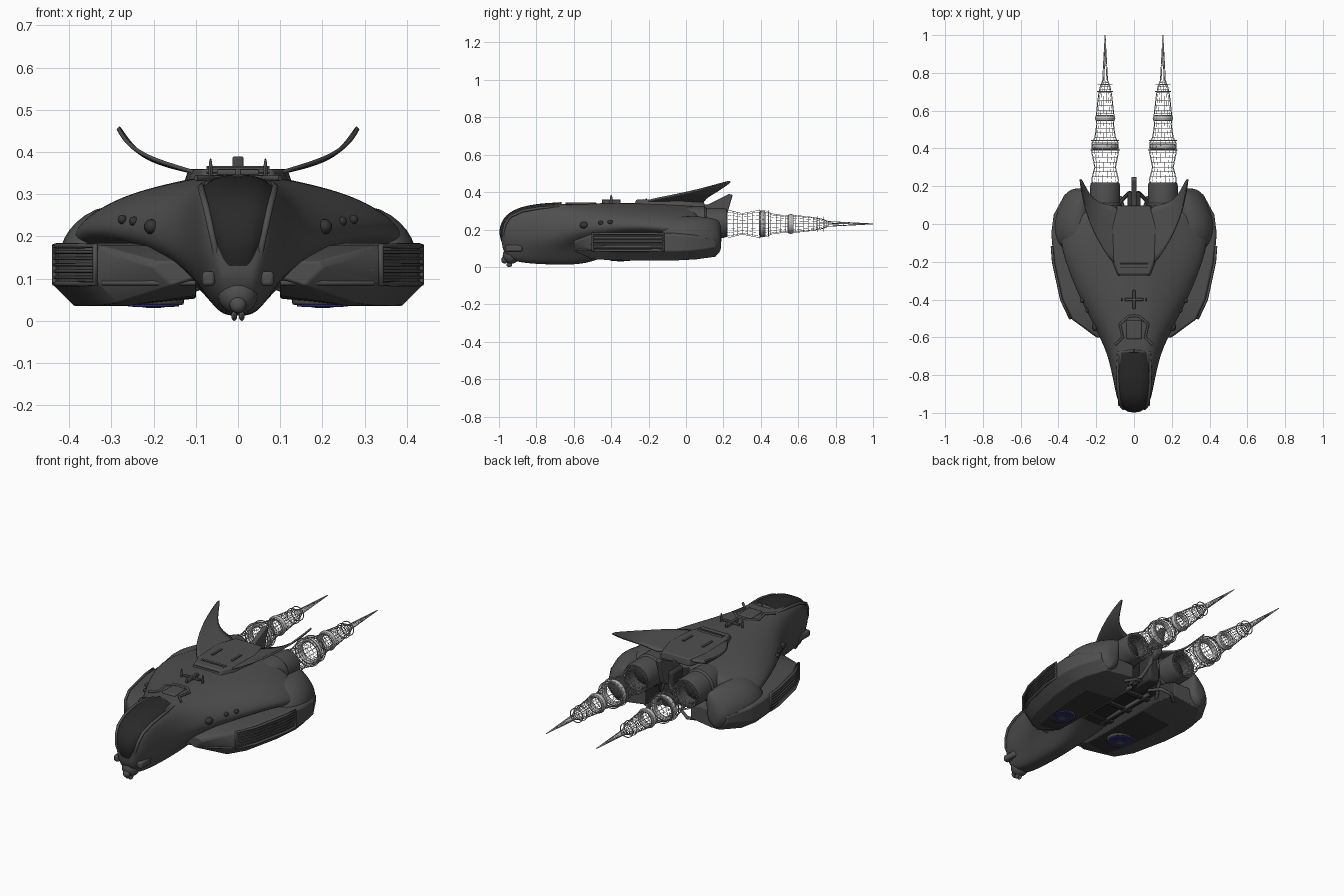
import bpy, bmesh, math
from mathutils import Matrix

if "Cube" in bpy.data.objects:
    bpy.data.objects.remove(bpy.data.objects["Cube"])


def material(name, r, g, b):
    m = bpy.data.materials.new(name)
    m.use_nodes = True
    m.diffuse_color = (r, g, b, 1)
    m.node_tree.nodes["Principled BSDF"].inputs["Base Color"].default_value = (r, g, b, 1)
    return m


HULL = material("hull grey", .078, .078, .078)
GLASS = material("canopy black", .022, .022, .022)
TRIM = material("dark trim", .035, .035, .035)
LIGHT = material("pale exhaust", .5, .5, .5)
BLUE = material("lift blue", .03, .03, .5)
creased = []


def finish(name, bm, mats, mirror=False, levels=0, bevel=0):
    """Turn a bmesh into an object with the usual modifiers."""
    bmesh.ops.recalc_face_normals(bm, faces=bm.faces)
    for f in bm.faces:
        f.smooth = levels > 0
    me = bpy.data.meshes.new(name)
    bm.to_mesh(me)
    bm.free()
    for m in mats:
        me.materials.append(m)
    ob = bpy.data.objects.new(name, me)
    bpy.context.scene.collection.objects.link(ob)
    if mirror:
        ob.modifiers.new("mirror", "MIRROR").use_clip = False
    if levels:
        mod = ob.modifiers.new("smooth", "SUBSURF")
        mod.levels = mod.render_levels = levels
    else:
        creased.append(ob)
    if bevel:
        mod = ob.modifiers.new("bevel", "BEVEL")
        mod.width, mod.segments = bevel, 2
    return ob


def skin(name, rings, mats, rule=None, closed=True, caps=True, **kw):
    """Join rings of points; rule(station, strip) picks the material."""
    bm = bmesh.new()
    rows = [[bm.verts.new(p) for p in r] for r in rings]
    n = len(rows[0])
    for i in range(len(rows) - 1):
        for j in range(n if closed else n - 1):
            k = (j + 1) % n
            f = bm.faces.new((rows[i][j], rows[i][k], rows[i + 1][k], rows[i + 1][j]))
            f.material_index = rule(i, j) if rule else 0
    if caps:
        bm.faces.new(rows[0]).material_index = rule(-1, 0) if rule else 0
        bm.faces.new(rows[-1]).material_index = rule(len(rows), 0) if rule else 0
    return finish(name, bm, mats, **kw)


def lathe_y(name, x, z, profile, mat, sides=32, **kw):
    rings = []
    for y, r in profile:
        turn = [2 * math.pi * k / sides for k in range(sides)]
        rings.append([(x + r * math.cos(a), y, z + r * math.sin(a)) for a in turn])
    return skin(name, rings, [mat], **kw)


def box(name, centre, size, mat, tilt=0, **kw):
    bm = bmesh.new()
    place = Matrix.Translation(centre) @ Matrix.Rotation(tilt, 4, "X")
    bmesh.ops.create_cube(bm, size=1, matrix=place @ Matrix.Diagonal((*size, 1)))
    return finish(name, bm, [mat], **kw)


def ball(name, centre, size, mat, **kw):
    bm = bmesh.new()
    place = Matrix.Translation(centre) @ Matrix.Diagonal((*size, 1))
    bmesh.ops.create_uvsphere(bm, u_segments=16, v_segments=10, radius=1, matrix=place)
    return finish(name, bm, [mat], **kw)


def disc(name, centre, radius, depth, mat, **kw):
    bm = bmesh.new()
    bmesh.ops.create_cone(bm, cap_ends=True, segments=32, radius1=radius, radius2=radius,
                          depth=depth, matrix=Matrix.Translation(centre))
    return finish(name, bm, [mat], **kw)


def tube(name, pts, radius, mat, closed=False):
    for side, s in (("left", 1), ("right", -1)):
        cu = bpy.data.curves.new(name, "CURVE")
        cu.dimensions, cu.bevel_depth, cu.bevel_resolution = "3D", radius, 2
        cu.use_fill_caps = True
        sp = cu.splines.new("POLY")
        sp.points.add(len(pts) - 1)
        for p, (x, y, z) in zip(sp.points, pts):
            p.co = (s * x, y, z, 1)
        sp.use_cyclic_u = closed
        cu.materials.append(mat)
        ob = bpy.data.objects.new(side + "_" + name, cu)
        bpy.context.scene.collection.objects.link(ob)


# Main body: y, top, shoulder width, side width, side height, keel width, keel height
stations = [
    (-.985, .2, .03, .045, .165, .03, .12), (-.975, .245, .052, .065, .165, .04, .08),
    (-.94, .287, .074, .088, .16, .045, .035), (-.85, .322, .088, .108, .145, .045, .018),
    (-.7, .337, .092, .145, .16, .045, .012), (-.6, .337, .1, .2, .17, .05, .012),
    (-.5, .34, .11, .26, .19, .06, .025), (-.35, .342, .13, .345, .2, .1, .09),
    (-.2, .342, .15, .41, .2, .12, .1), (-.08, .338, .155, .445, .18, .12, .1),
    (.02, .333, .155, .435, .15, .12, .1), (.09, .322, .15, .395, .13, .12, .1)]


def body_ring(y, zt, ws, wm, zm, wb, zb):
    tuck = .5 if y < -.65 else .35
    half = [(0, zt), (ws * .6, zt), (ws, zt - .012), ((ws + wm) * .535, zm + .66 * (zt - zm)),
            (wm, zm), (wb + (wm - wb) * tuck, zm + (zb - zm) * tuck), (wb, zb), (0, zb)]
    whole = half + [(-x, z) for x, z in half[-2:0:-1]]
    return [(x, y, z) for x, z in whole]


skin("main_body", [body_ring(*s) for s in stations], [HULL, GLASS],
     lambda i, j: int((i > 6 and j in (5, 6, 7, 8)) or i > 11), levels=3)

# Canopy: y, height, half width, tilt of the glass; edges curl inwards
glass = [(-.985, .13, .048, -.1), (-1.002, .18, .056, 0), (-.99, .237, .067, .3),
         (-.955, .288, .076, .8), (-.88, .323, .084, 1.25), (-.78, .34, .088, 1.5),
         (-.68, .345, .082, 1.57)]


def glass_point(y, z, w, a, u):
    inset = .024 * u ** 4
    return (w * u, y + inset * math.cos(a), z - inset * math.sin(a))


skin("canopy", [[glass_point(*g, u / 3) for u in range(-3, 4)] for g in glass], [GLASS],
     closed=False, caps=False, levels=2)
tube("canopy_frame", [glass_point(*g, 1) for g in glass] + [(0, -.672, .341)], .008, HULL)


# Side pods and rear haunches share a chamfered section: y, inner, outer, bottom, top
def pod_ring(y, xi, xo, z0, z1, ct):
    c = min(.05, (xo - xi) * .4)
    return [(xi, y, z1), (xo - ct, y, z1), (xo, y, z1 - ct), (xo, y, z0 + c),
            (xo - c, y, z0), (xi + (xo - xi) * .55, y, z0), (xi, y, z0 + .018)]


pods = [(-.6, .1, .2, .085, .14), (-.5, .1, .335, .042, .178), (-.4, .1, .382, .036, .185),
        (-.2, .1, .425, .035, .185), (-.05, .1, .438, .035, .18), (.05, .1, .425, .04, .17),
        (.16, .14, .365, .055, .15)]
skin("side_pod", [pod_ring(*p, .012) for p in pods], [HULL, TRIM],
     lambda i, j: int(j == 6 or (j == 5 and 0 < i < 4)), mirror=True, bevel=.006)
haunches = [(-.15, .22, .4, .09, .26), (-.02, .22, .438, .05, .28), (.1, .23, .4, .045, .275),
            (.17, .24, .36, .06, .26), (.19, .26, .32, .09, .235)]
skin("rear_haunch", [pod_ring(*h, .08) for h in haunches], [HULL], mirror=True, levels=2)

# Louvred intake panel following the pod's outer edge
edge = [(p[2] + .003, p[0]) for p in pods[1:4]] + [(.434, -.12)]
for z in (.103, .118, .133, .148, .163):
    tube("intake_louvre", [(x, y, z) for x, y in edge], .004, HULL)
frame = [(x, y, .178) for x, y in edge] + [(x, y, .088) for x, y in reversed(edge)]
tube("intake_frame", frame, .007, HULL, closed=True)
# Slats in the gap between body and pod
for z in (.09, .12):
    tube("front_slat", [(.1, -.59, z), (.2, -.58, z), (.32, -.505, z)], .006, HULL)

# Nose sensors and cheek guns
ball("chin_sensor_housing", (0, -.935, .062), (.047, .045, .046), HULL)
ball("chin_sensor", (0, -.97, .038), (.02, .018, .02), HULL)
ball("chin_feeler", (.009, -.945, .012), (.007, .016, .012), HULL, mirror=True)
box("cheek_gun", (.07, -.92, .1), (.03, .09, .035), HULL, mirror=True, bevel=.008)
for x, y, z, r in ((.205, -.545, .223, .018), (.247, -.455, .236, .011), (.274, -.405, .24, .011)):
    ball("shoulder_port", (x, y, z), (r, r * 1.3, r), TRIM, mirror=True)

# Dorsal deck, vents and aerials
collar = [(x, y, .338) for x, y in ((.1, -.64), (.06, -.6), (.075, -.53), (.03, -.49), (0, -.485))]
tube("canopy_collar", collar, .007, HULL)
box("collar_block", (0, -.56, .335), (.08, .1, .02), HULL, bevel=.006)
outline = [(.09, -.28), (.12, -.2), (.13, -.02), (.09, .1)]
outline += [(-x, y) for x, y in reversed(outline)]
skin("dorsal_deck", [[(x, y, .32) for x, y in outline],
                     [(x * .9, y * .95, .36) for x, y in outline]], [HULL], bevel=.006)
for k in range(4):
    box("deck_vent", (0, -.265 + k * .018, .348 + k * .004), (.15, .008, .012), HULL, tilt=.5)
box("deck_slot", (.06, -.1, .361), (.012, .08, .008), HULL, mirror=True)
box("aerial_bar", (0, -.4, .352), (.1, .014, .012), HULL, bevel=.003)
box("aerial_stem", (0, -.4, .35), (.014, .1, .02), HULL, bevel=.003)
ball("aerial_spike", (.065, -.4, .35), (.005, .008, .035), HULL, mirror=True)

# Swept blades: leading edge, middle and trailing edge from root to tip
blade = [((.075, -.24, .348), (.08, -.06, .352), (.07, .1, .35)),
         ((.14, -.17, .368), (.15, -.02, .368), (.15, .1, .366)),
         ((.21, -.05, .39), (.215, .05, .39), (.215, .13, .388)),
         ((.26, .09, .422), (.257, .13, .42), (.25, .185, .418)),
         ((.283, .23, .462), (.28, .235, .46), (.277, .24, .458))]
ob = skin("swept_blade", blade, [HULL], closed=False, caps=False, mirror=True, levels=2)
ob.modifiers.new("thickness", "SOLIDIFY").thickness = .009

# Tail fin and undercarriage pipes
fin = [(.0, .32), (.12, .335), (.23, .39), (.25, .385), (.21, .25), (.08, .18)]
skin("tail_fin", [[(x, y, z) for y, z in fin] for x in (-.013, .013)], [HULL], bevel=.004)
box("tail_block", (0, .07, .2), (.07, .2, .2), TRIM, bevel=.012)
tube("tail_pipe", [(.05, .06, .11), (.07, .14, .09), (.12, .16, .07), (.17, .12, .06)], .009, HULL)
tube("tail_brace", [(.0, .16, .3), (.025, .165, .2), (.06, .13, .12), (.11, .05, .08)], .01, HULL)

# Engines with recessed nozzles
EX, EZ = .153, .235
nozzle = [(-.05, .07), (.03, .088), (.1, .088), (.11, .08), (.2, .08), (.22, .074),
          (.22, .062), (.15, .055)]
lathe_y("engine", EX, EZ, nozzle, HULL, mirror=True)
lathe_y("engine_throat", EX, EZ, [(.15, .054), (.17, .02)], TRIM, mirror=True)

# Exhaust plumes as wire lattices with rings
plume = [(.2, .055), (.23, .074), (.3, .056), (.38, .072), (.43, .07), (.46, .055), (.53, .045),
         (.56, .05), (.6, .045), (.68, .036), (.73, .026), (.76, .014), (1, .001)]
fine = []
for (y0, r0), (y1, r1) in zip(plume, plume[1:]):
    fine += [(y0 + (y1 - y0) * t / 3, r0 + (r1 - r0) * t / 3) for t in range(3)]
ob = lathe_y("exhaust_plume", EX, EZ - .005, fine + plume[-1:], LIGHT, sides=18,
             caps=False, mirror=True)
mod = ob.modifiers.new("wires", "WIREFRAME")
mod.thickness, mod.use_even_offset = .0026, False
for y, r in ((.39, .078), (.44, .074), (.7, .042), (.735, .04)):
    lathe_y("plume_ring", EX, EZ - .005, [(y, r), (y + .004, r), (y + .004, r - .004), (y, r - .004),
            (y, r)], LIGHT, caps=False, mirror=True)
for y, r in ((.56, .042), (.41, .06)):
    band = [(y + .016 * math.sin(k * math.pi / 4), r + .012 * math.cos(k * math.pi / 4))
            for k in range(9)]
    lathe_y("plume_band", EX, EZ - .005, band, LIGHT, caps=False, mirror=True)

# Lift discs underneath, set into the pod floors
disc("lift_housing", (.2, -.35, .05), .072, .024, HULL, mirror=True, bevel=.005)
for name, r, z, mat in (("lift_glow", .06, .037, BLUE), ("lift_plate", .05, .036, TRIM),
                        ("lift_inner_glow", .026, .035, BLUE), ("lift_hub", .018, .033, HULL)):
    disc(name, (.2, -.35, z), r, .006, mat, mirror=True)
box("belly_rib", (.06, -.15, .095), (.02, .4, .02), HULL, mirror=True, bevel=.005)
for y in (-.3, -.15, 0):
    box("belly_crossbar", (0, y, .095), (.2, .03, .016), TRIM, bevel=.004)

# Smooth the round parts while keeping their edges crisp
bpy.ops.object.select_all(action="DESELECT")
for ob in creased:
    ob.select_set(True)
bpy.context.view_layer.objects.active = creased[0]
bpy.ops.object.shade_smooth_by_angle(angle=math.radians(35))
